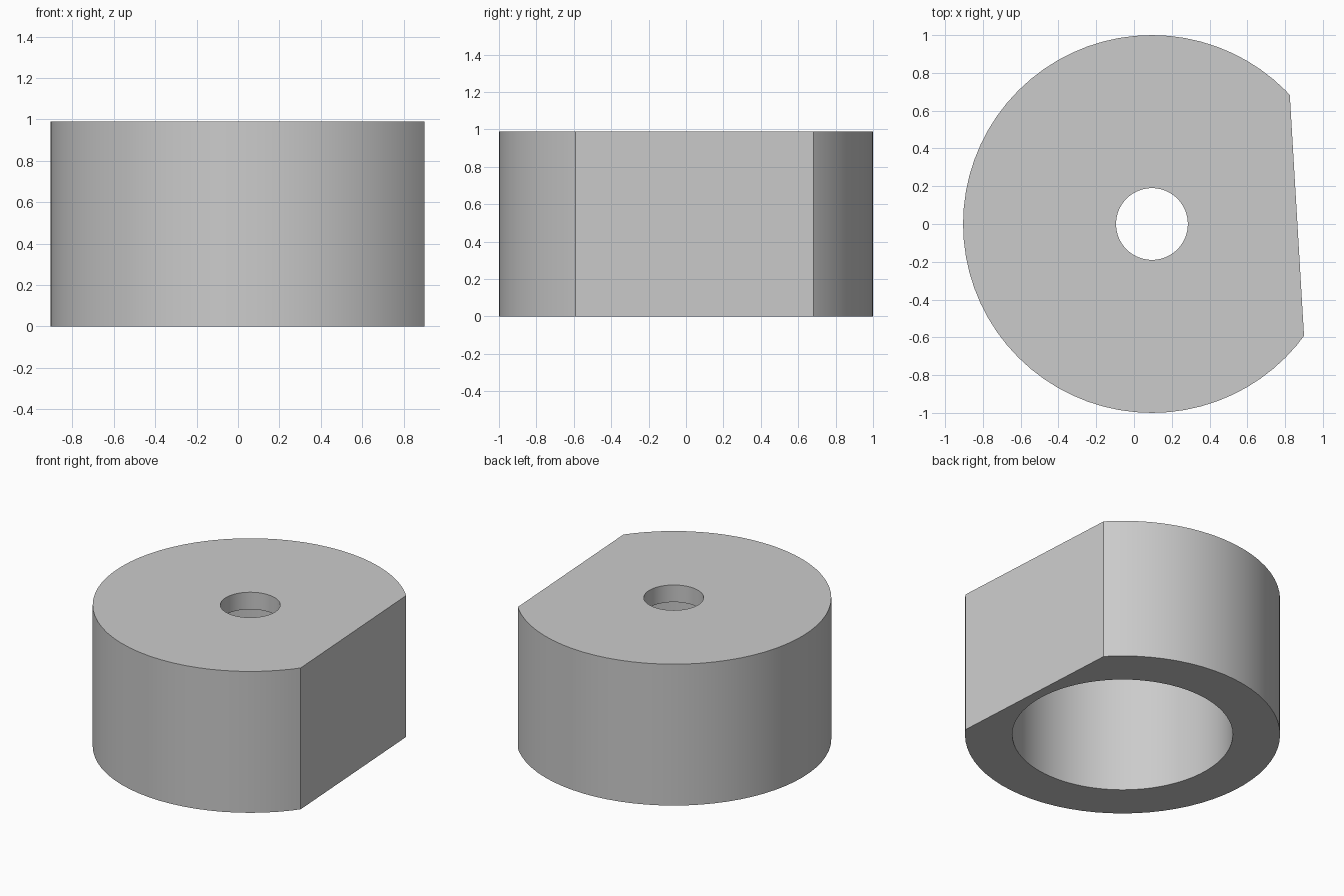
import bpy
import bmesh
import math
from mathutils import Vector, Matrix

default = bpy.data.objects.get("Cube")
if default:
    bpy.data.objects.remove(default, do_unlink=True)

SEGMENTS = 72
HEIGHT, ROOF = 0.99, 0.12
OUTER, CAVITY, HOLE = 1.0, 0.7, 0.19
CENTRE = Vector((0.095, 0, 0))
FLAT_BACK, FLAT_FRONT = Vector((0.825, 0.68, 0)), Vector((0.9, -0.59, 0))

# Plain grey material
grey = bpy.data.materials.new("light_grey")
grey.use_nodes = True
colour = (0.6, 0.6, 0.6, 1)
grey.diffuse_color = colour
grey.node_tree.nodes["Principled BSDF"].inputs["Base Color"].default_value = colour

# Wall section: roof with a small hole, wide cavity open underneath
section = [(HOLE, HEIGHT), (OUTER, HEIGHT), (OUTER, 0),
           (CAVITY, 0), (CAVITY, HEIGHT - ROOF), (HOLE, HEIGHT - ROOF)]

# Lathe the section around the hole axis
bm = bmesh.new()
rings = []
for i in range(SEGMENTS):
    turn = Matrix.Rotation(math.tau * i / SEGMENTS, 3, "Z")
    rings.append([bm.verts.new(CENTRE + turn @ Vector((r, 0, z))) for r, z in section])
for i, ring in enumerate(rings):
    following = rings[(i + 1) % SEGMENTS]
    for j in range(len(section)):
        k = (j + 1) % len(section)
        bm.faces.new((ring[j], ring[k], following[k], following[j]))

# Slice the slanted flat off the side and close it
along = FLAT_BACK - FLAT_FRONT
outward = Vector((along.y, -along.x, 0)).normalized()
cut = bmesh.ops.bisect_plane(bm, geom=bm.verts[:] + bm.edges[:] + bm.faces[:],
                             plane_co=FLAT_FRONT, plane_no=outward, clear_outer=True)
rim = [e for e in bm.edges if e.is_boundary]
bmesh.ops.contextual_create(bm, geom=rim)
bmesh.ops.recalc_face_normals(bm, faces=bm.faces[:])

mesh = bpy.data.meshes.new("hollow_knob")
bm.to_mesh(mesh)
bm.free()
mesh.materials.append(grey)
knob = bpy.data.objects.new("hollow_knob", mesh)
bpy.context.collection.objects.link(knob)

# Smooth curved walls, crisp rims
bpy.ops.object.select_all(action="DESELECT")
knob.select_set(True)
bpy.context.view_layer.objects.active = knob
bpy.ops.object.shade_smooth_by_angle(angle=math.radians(30))
